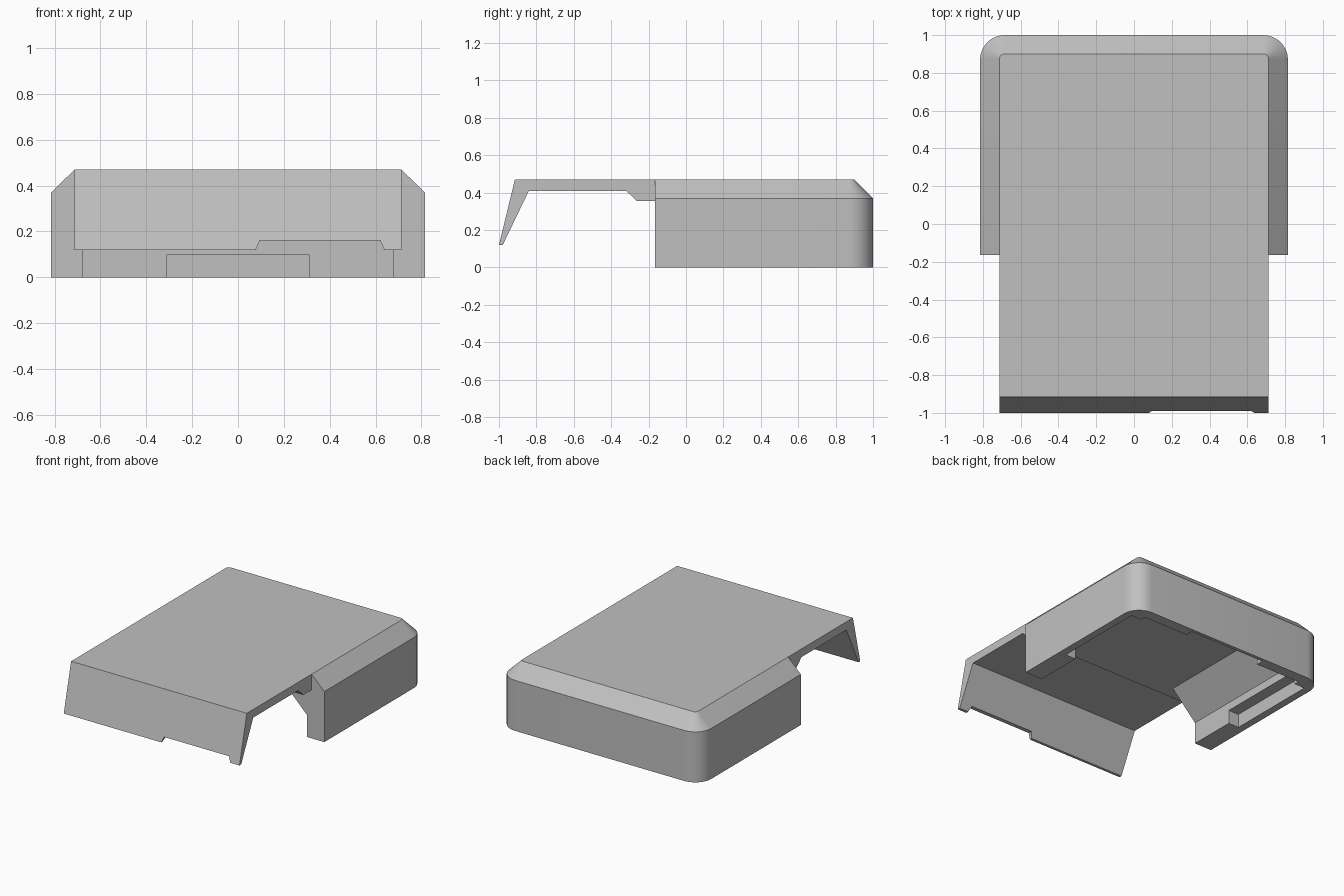
import bpy
import bmesh
from math import sin, cos, pi, radians

cube = bpy.data.objects.get("Cube")
if cube:
    bpy.data.objects.remove(cube, do_unlink=True)

grey = bpy.data.materials.new("plain_grey")
grey.use_nodes = True
colour = (0.53, 0.53, 0.53, 1)
grey.diffuse_color = colour
grey.node_tree.nodes["Principled BSDF"].inputs["Base Color"].default_value = colour


def loft(name, rings):
    """Skin a stack of matching closed rings and cap both ends."""
    bm = bmesh.new()
    loops = [[bm.verts.new(p) for p in ring] for ring in rings]
    n = len(loops[0])
    for low, high in zip(loops, loops[1:]):
        for i in range(n):
            j = (i + 1) % n
            bm.faces.new((low[i], low[j], high[j], high[i]))
    bm.faces.new(loops[0][::-1])
    bm.faces.new(loops[-1])
    bmesh.ops.recalc_face_normals(bm, faces=bm.faces)
    mesh = bpy.data.meshes.new(name)
    bm.to_mesh(mesh)
    bm.free()
    mesh.materials.append(grey)
    obj = bpy.data.objects.new(name, mesh)
    bpy.context.collection.objects.link(obj)
    return obj


def rounded_ring(w, front, back, r, z, steps=8):
    """Rectangle outline with its two back corners rounded."""
    pts = [(-w, front, z), (w, front, z)]
    for side, start in ((1, 0), (-1, pi / 2)):
        for k in range(steps + 1):
            a = start + pi / 2 * k / steps
            pts.append((side * (w - r) + r * cos(a), back - r + r * sin(a), z))
    return pts


def rect(x0, x1, y0, y1, z):
    return [(x0, y0, z), (x1, y0, z), (x1, y1, z), (x0, y1, z)]


def box(name, x0, x1, y0, y1, z0, z1):
    return loft(name, [rect(x0, x1, y0, y1, z) for z in (z0, z1)])


def carve(obj, cutters):
    """Subtract each cutter, bake the result and drop the cutters."""
    for c in cutters:
        c.hide_render = True
        mod = obj.modifiers.new("cut", "BOOLEAN")
        mod.operation = "DIFFERENCE"
        mod.solver = "EXACT"
        mod.object = c
    bpy.context.view_layer.update()
    graph = bpy.context.evaluated_depsgraph_get()
    mesh = bpy.data.meshes.new_from_object(obj.evaluated_get(graph))
    obj.modifiers.clear()
    obj.data = mesh
    for c in cutters:
        bpy.data.objects.remove(c, do_unlink=True)


FRONT = -0.165

# Rear housing with rounded corners and a chamfered top
housing = loft("rear_housing", [
    rounded_ring(0.815, FRONT, 1.0, 0.13, 0),
    rounded_ring(0.815, FRONT, 1.0, 0.13, 0.37),
    rounded_ring(0.712, FRONT, 0.9, 0.025, 0.47)])

# Hollow inside with sloping shoulders, open to the front
cavity = loft("cavity_cutter", [
    rect(-0.675, 0.675, -0.4, 0.92, -0.1),
    rect(-0.675, 0.675, -0.4, 0.92, 0.16),
    rect(-0.48, 0.48, -0.4, 0.725, 0.355)])
cutters = [cavity, box("back_notch_cutter", -0.31, 0.31, 0.6, 0.975, -0.1, 0.1)]
for s in (-1, 1):
    x0, x1 = sorted((s * 0.6, s * 0.76))
    cutters.append(box("side_groove_cutter", x0, x1, 0.19, 0.88, -0.1, 0.1))
carve(housing, cutters)

# Top plate with its underside step and the slanted front flap
profile = [(FRONT, 0.47), (-0.915, 0.47), (-1.0, 0.12), (-0.98, 0.12),
           (-0.84, 0.41), (-0.32, 0.41), (-0.262, 0.355), (FRONT, 0.355)]
plate = loft("top_plate_and_flap",
             [[(x, y, z) for y, z in profile] for x in (-0.712, 0.712)])

# Shallow notch in the lower edge of the flap
notch = [(0.06, 0.08), (0.095, 0.16), (0.62, 0.16), (0.655, 0.08)]
carve(plate, [loft("flap_notch_cutter",
                   [[(x, y, z) for x, z in notch] for y in (-1.1, -0.85)])])

# Smooth only the rounded corners
for obj in (housing, plate):
    bpy.ops.object.select_all(action="DESELECT")
    obj.select_set(True)
    bpy.context.view_layer.objects.active = obj
    bpy.ops.object.shade_smooth_by_angle(angle=radians(25))
